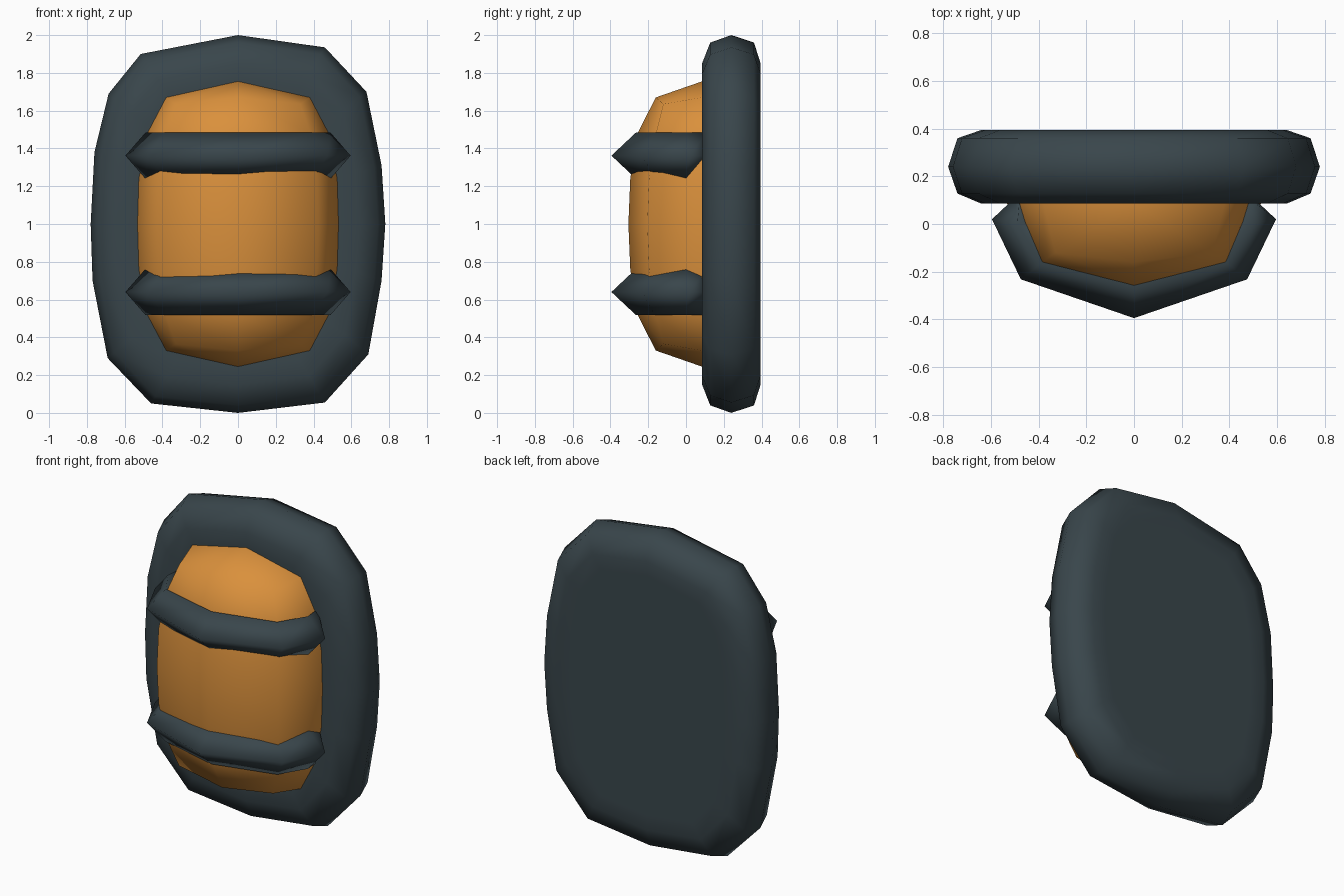
import bpy, bmesh, math

if "Cube" in bpy.data.objects:
    bpy.data.objects.remove(bpy.data.objects["Cube"])


def material(name, rgb):
    m = bpy.data.materials.new(name)
    m.diffuse_color = (*rgb, 1)
    m.use_nodes = True
    m.node_tree.nodes["Principled BSDF"].inputs["Base Color"].default_value = m.diffuse_color
    return m


DARK = material("dark slate", (0.041, 0.061, 0.071))
AMBER = material("amber glass", (0.70, 0.28, 0.045))


def loft(name, rings, mat, closed=True, caps=True):
    """Skin a list of equal-length point rings with quads."""
    bm = bmesh.new()
    vs = [[bm.verts.new(p) for p in r] for r in rings]
    n = len(rings[0])
    for a, b in zip(vs, vs[1:]):
        for i in range(n if closed else n - 1):
            j = (i + 1) % n
            bm.faces.new((a[i], a[j], b[j], b[i]))
    if caps:
        bm.faces.new(vs[0])
        bm.faces.new(vs[-1])
    bmesh.ops.remove_doubles(bm, verts=bm.verts, dist=0.0005)
    bmesh.ops.recalc_face_normals(bm, faces=bm.faces)
    me = bpy.data.meshes.new(name)
    bm.to_mesh(me)
    bm.free()
    me.materials.append(mat)
    for p in me.polygons:
        p.use_smooth = True
    ob = bpy.data.objects.new(name, me)
    bpy.context.collection.objects.link(ob)
    return ob


# Wall housing: rounded outline lofted through its thickness
outline = [(0, 2.0), (0.46, 1.935), (0.68, 1.70), (0.76, 1.31), (0.78, 1.0),
           (0.76, 0.70), (0.69, 0.31), (0.46, 0.055), (0, 0.0),
           (-0.46, 0.05), (-0.69, 0.29), (-0.77, 0.70), (-0.78, 1.0),
           (-0.76, 1.38), (-0.685, 1.69), (-0.515, 1.90)]
layers = [(0.085, 0.70, 0.76), (0.085, 0.82, 0.85), (0.128, 0.95, 0.96),
          (0.24, 1, 1), (0.36, 0.95, 0.96), (0.395, 0.82, 0.85), (0.395, 0.70, 0.76)]
loft("housing", [[(x * sx, y, 1 + (z - 1) * sz) for x, z in outline]
                 for y, sx, sz in layers], DARK)

# Glass dome: half rings stacked in height, mirrored about the middle
# (height from middle, diagonal height, side x, diagonal x, diagonal y, front y)
rows = [(0.67, 0.635, 0.38, 0.33, -0.12, -0.16),
        (0.48, 0.475, 0.48, 0.385, -0.16, -0.257),
        (0.24, 0.24, 0.525, 0.42, -0.195, -0.295),
        (0.0, 0.0, 0.532, 0.425, -0.205, -0.305)]


def dome_ring(row, s):
    h, hd, xs, xd, yd, yf = row
    return [(-xs, 0.12, 1 + s * h), (-xs, 0.085, 1 + s * h), (-xd, yd, 1 + s * hd),
            (0, yf, 1 + s * h),
            (xd, yd, 1 + s * hd), (xs, 0.085, 1 + s * h), (xs, 0.12, 1 + s * h)]


pole = lambda s: [(0, 0.12, 1 + s * 0.755)] + [(0, 0.085, 1 + s * 0.755)] * 5 + [(0, 0.12, 1 + s * 0.755)]
rings = ([pole(1)] + [dome_ring(r, 1) for r in rows]
         + [dome_ring(r, -1) for r in rows[-2::-1]] + [pole(-1)])
loft("glass_dome", rings, AMBER, closed=False, caps=False)

# Guard bars: diamond section swept around the dome
# (ridge x, ridge y, edge x, edge y)
half = [(0.0, -0.395, 0.0, -0.265), (0.475, -0.232, 0.39, -0.165),
        (0.596, 0.02, 0.49, 0.0), (0.50, 0.11, 0.48, 0.11)]
path = [(-a, b, -c, d) for a, b, c, d in half[:0:-1]] + half
for name, zc in (("upper_guard_bar", 1.362), ("lower_guard_bar", 0.64)):
    loft(name, [[(rx, ry, zc), (ex, ey, zc + 0.122),
                 (ex * 0.78, ey * 0.6 + 0.03, zc), (ex, ey, zc - 0.122)]
                for rx, ry, ex, ey in path], DARK)
